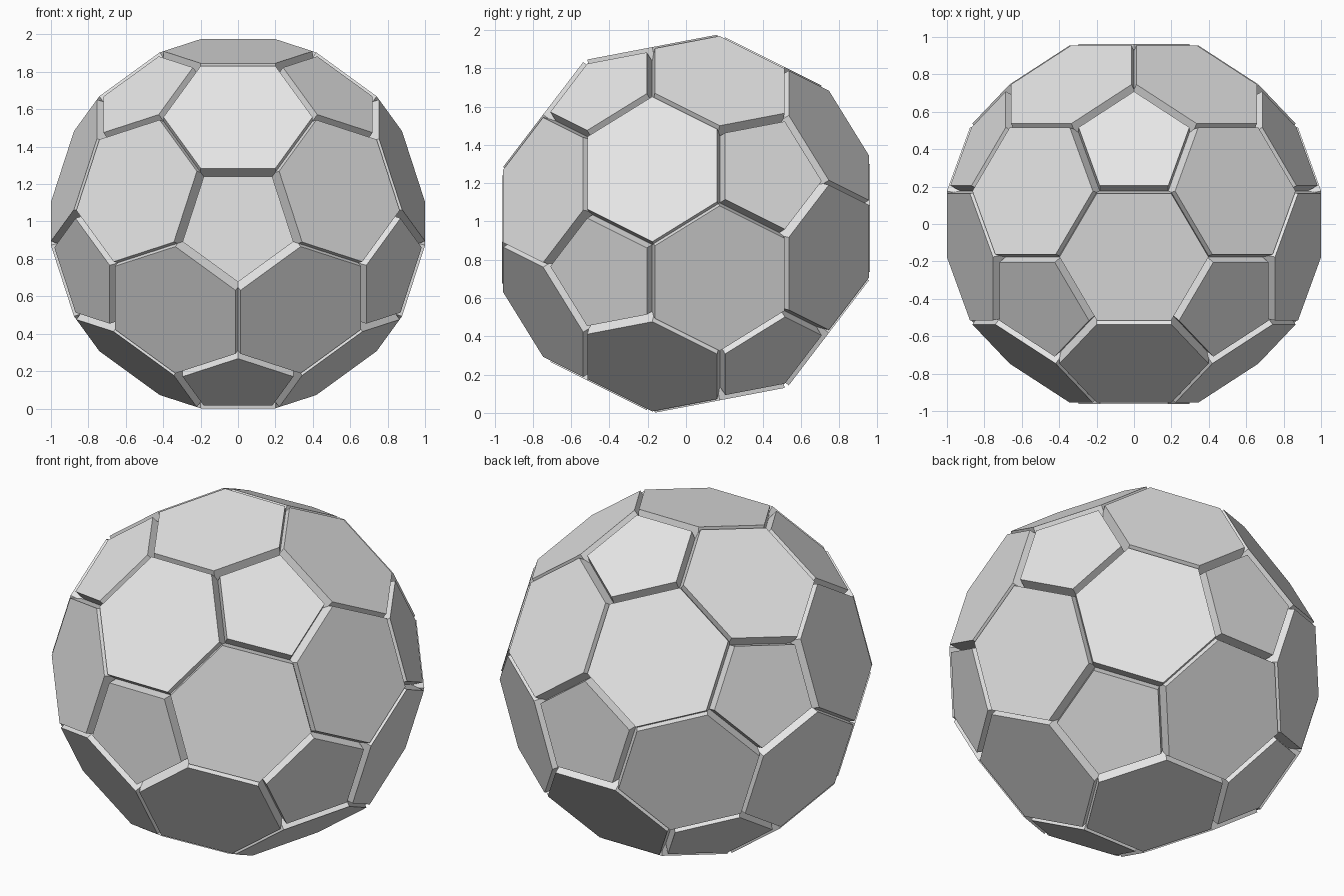
import bpy
import bmesh
import math
from mathutils import Vector

cube = bpy.data.objects.get("Cube")
if cube:
    bpy.data.objects.remove(cube)

CENTRE = Vector((0, 0, 0.988))
DEPTH = 0.1  # panel thickness, deep enough for neighbouring walls to meet

grey = bpy.data.materials.new("plain grey")
grey.use_nodes = True
grey.diffuse_color = (0.8, 0.8, 0.8, 1)
grey.node_tree.nodes["Principled BSDF"].inputs["Base Color"].default_value = (0.8, 0.8, 0.8, 1)


def add_panel(bm, normal, towards, sides, apothem, distance, turn):
    """Straight-walled polygon plate; turn rotates its first corner from 'towards'."""
    n = normal.normalized()
    u = (towards - n * towards.dot(n)).normalized()
    w = n.cross(u)
    radius = apothem / math.cos(math.pi / sides)
    rings = []
    for d in (distance, distance - DEPTH):
        ring = []
        for i in range(sides):
            a = turn + math.tau * i / sides
            ring.append(bm.verts.new(n * d + (u * math.cos(a) + w * math.sin(a)) * radius))
        rings.append(ring)
    top, low = rings
    bm.faces.new(top)
    bm.faces.new(low[::-1])
    for i in range(sides):
        j = (i + 1) % sides
        bm.faces.new((top[j], top[i], low[i], low[j]))


def make_object(name, bm):
    mesh = bpy.data.meshes.new(name)
    bm.to_mesh(mesh)
    bm.free()
    mesh.materials.append(grey)
    obj = bpy.data.objects.new(name, mesh)
    obj.location = CENTRE
    bpy.context.collection.objects.link(obj)


# Icosahedron guide with its poles on the y axis
guide = bmesh.new()
bmesh.ops.create_icosphere(guide, subdivisions=1, radius=1)
for v in guide.verts:
    v.co = v.co.yzx

# Pentagon panels around the guide's corners
pentagons = bmesh.new()
for v in guide.verts:
    neighbour = v.link_edges[0].other_vert(v)
    add_panel(pentagons, v.co, neighbour.co, 5, 0.252, 0.962, 0)

# Hexagon panels on the guide's faces
hexagons = bmesh.new()
for f in guide.faces:
    add_panel(hexagons, f.calc_center_median(), f.verts[0].co, 6, 0.345, 0.939, math.pi / 6)
guide.free()

make_object("pentagon_panels", pentagons)
make_object("hexagon_panels", hexagons)
